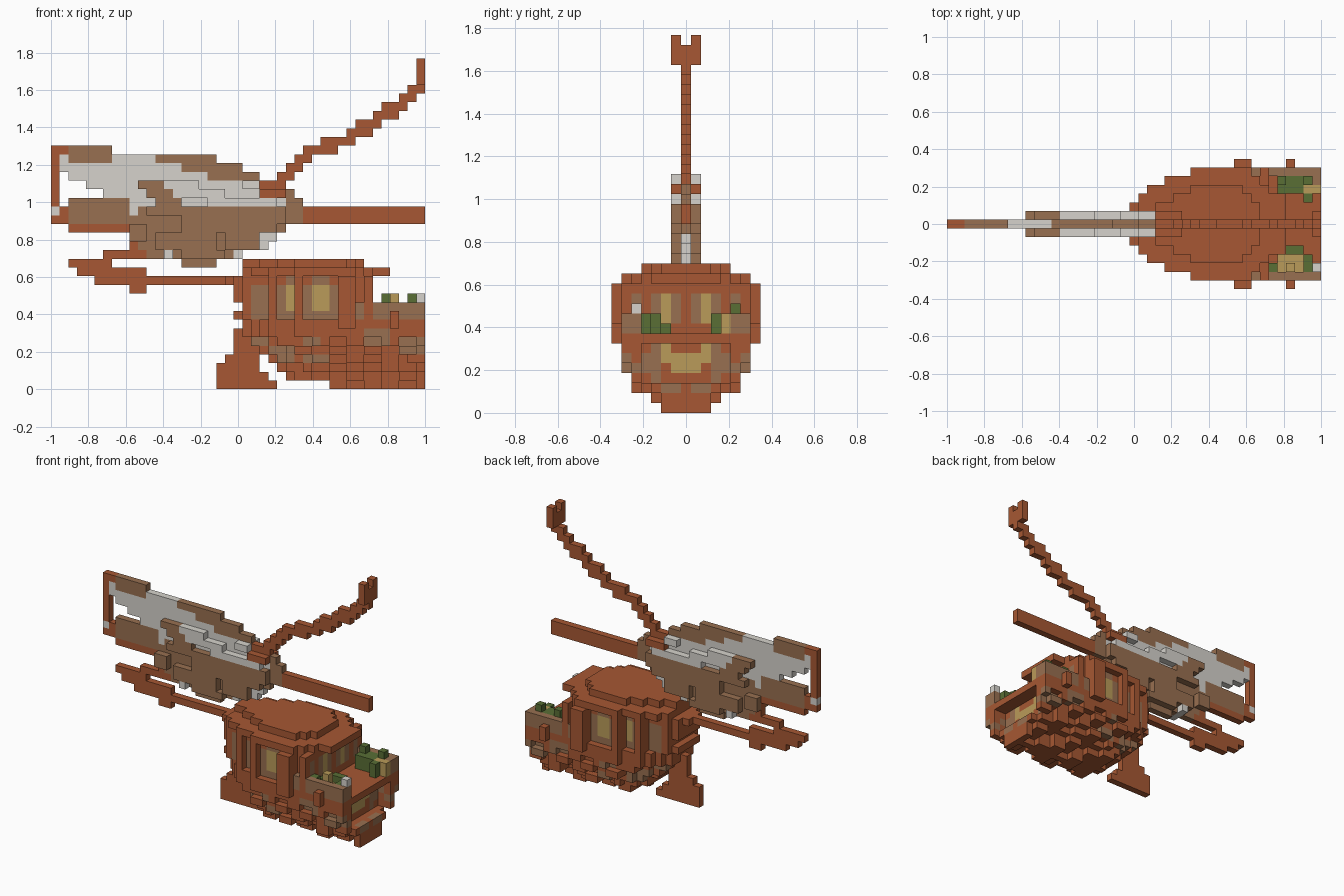
import bpy, bmesh
from mathutils import Vector

if "Cube" in bpy.data.objects:
    bpy.data.objects.remove(bpy.data.objects["Cube"])

V = 2 / 43  # block size
COLOURS = {
    "red_wood": (0.385, 0.097, 0.033),
    "brown_wood": (0.315, 0.162, 0.082),
    "pale_cloth": (0.67, 0.65, 0.605),
    "window_yellow": (0.49, 0.33, 0.1),
    "leaf_green": (0.1, 0.158, 0.036),
}
RED, BROWN, PALE, YELLOW, GREEN = range(len(COLOURS))
materials = []
for label, rgb in COLOURS.items():
    m = bpy.data.materials.new(label)
    m.use_nodes = True
    m.diffuse_color = (*rgb, 1)
    bsdf = m.node_tree.nodes["Principled BSDF"]
    bsdf.inputs["Base Color"].default_value = (*rgb, 1)
    bsdf.inputs["Roughness"].default_value = 0.9
    materials.append(m)


def block(part, i, j, k, colour):
    """Fill inclusive ranges of blocks, mirrored in y."""
    for a in range(i[0], i[1] + 1):
        for b in range(j[0], j[1] + 1):
            for c in range(k[0], k[1] + 1):
                part[a, b, c] = part[a, -b, c] = colour


def paint_sides(part, i, k, colour):
    """Colour the outermost blocks on both sides."""
    for a in range(i[0], i[1] + 1):
        for c in range(k[0], k[1] + 1):
            outer = max(b for x, b, z in part if (x, z) == (a, c))
            part[a, outer, c] = part[a, -outer, c] = colour


def build(name, part):
    """Turn blocks into a mesh made of the outer faces only."""
    bm = bmesh.new()
    verts = {}

    def vert(p):
        key = tuple(round(c * 2) for c in p)
        if key not in verts:
            x, y, z = p
            verts[key] = bm.verts.new(((x + 0.5) * V - 1, y * V, (z + 0.5) * V))
        return verts[key]

    for cell, colour in part.items():
        for axis in range(3):
            for s in (-1, 1):
                n = Vector((0, 0, 0))
                n[axis] = s
                if tuple(int(c + d) for c, d in zip(cell, n)) in part:
                    continue
                u = Vector((0, 0, 0))
                u[(axis + 1) % 3] = 0.5
                w = n.cross(u)
                mid = Vector(cell) + n * 0.5
                corners = (mid + u + w, mid - u + w, mid - u - w, mid + u - w)
                bm.faces.new([vert(p) for p in corners]).material_index = colour
    mesh = bpy.data.meshes.new(name)
    bm.to_mesh(mesh)
    bm.free()
    for m in materials:
        mesh.materials.append(m)
    bpy.context.collection.objects.link(bpy.data.objects.new(name, mesh))


def step(value, table):
    """Look up the result of the first limit not passed."""
    return next(r for limit, r in table if value <= limit)


PLAN = ((20, 1), (21, 2), (22, 3), (24, 4), (27, 5), (99, 6))

# Hull: staggered planks narrowing to the keel and the bow
hull = {}
widths = (2, 3, 5, 5, 6, 6, 6, 6)
starts = (32, 27, 26, 25, 24, 23, 22, 22)
for k, (w, first) in enumerate(zip(widths, starts)):
    for i in range(first, 43):
        half = min(w, step(i, PLAN), i - first + 2)
        if k < 6:
            half -= (i // 2 + k) % (3 if k < 3 else 2)
        block(hull, (i, i), (0, half), (k, k), RED)
for i, k in (((23, 24), (5, 5)), ((25, 27), (4, 4)), ((26, 27), (3, 3)),
             ((29, 30), (5, 5)), ((29, 31), (3, 3)), ((36, 38), (5, 6)),
             ((40, 42), (4, 5))):
    paint_sides(hull, i, k, BROWN)
# Recessed stern gallery with windows
for cell in [c for c in hull if c[0] > 40 and abs(c[1]) < 5 and 2 < c[2] < 7]:
    del hull[cell]
block(hull, (40, 40), (3, 3), (3, 6), BROWN)
block(hull, (40, 40), (4, 4), (4, 5), BROWN)
block(hull, (40, 40), (0, 2), (5, 5), YELLOW)
block(hull, (40, 40), (0, 1), (4, 4), YELLOW)
block(hull, (40, 40), (2, 2), (6, 6), YELLOW)
block(hull, (42, 42), (1, 2), (2, 2), BROWN)
block(hull, (41, 42), (5, 5), (3, 3), RED)
# Outer ribs
for i in (33, 34, 39):
    block(hull, (i, i), (7, 7), (7, 7), RED)
build("hull", hull)

# Rudder and skeg under the bow end
rudder = {}
for i, k in (((19, 25), 0), ((19, 24), 1), ((19, 23), 2), ((20, 23), 3),
             ((21, 24), 4), ((21, 23), 5), ((21, 22), 6)):
    block(rudder, i, (0, 0), (k, k), RED)
build("rudder", rudder)

# Cabin walls, posts and windows
cabin = {}
for i in range(22, 37):
    half = step(i, PLAN) - 1
    block(cabin, (i, i), (0, half), (8, 12), RED)
    if i in (23, 24, 26, 29, 32):
        block(cabin, (i, i), (half, half), (8, 11), BROWN)
    if i in (27, 30, 31):
        block(cabin, (i, i), (half, half), (8, 12), BROWN)
        block(cabin, (i, i), (half, half), (9, 11), YELLOW)
    if i in (22, 25, 28, 33, 34, 36):
        block(cabin, (i, i), (half + 1, half + 1), (8, 12), RED)
for i in (33, 34):
    block(cabin, (i, i), (7, 7), (8, 12), RED)
block(cabin, (21, 21), (0, 2), (8, 8), RED)
block(cabin, (21, 21), (0, 2), (10, 12), RED)
block(cabin, (20, 20), (0, 1), (12, 12), RED)
for j, c in ((1, BROWN), (2, YELLOW), (3, BROWN), (5, BROWN)):
    block(cabin, (36, 36), (j, j), (9, 11), c)
build("cabin", cabin)

# Two-tier roof with a rounded crown
roof = {}
for i in range(22, 39):
    half = min(step(i, PLAN), step(i, ((34, 6), (35, 5), (36, 4), (99, 3))))
    block(roof, (i, i), (0, half), (13, 13), RED)
    if i < 36:
        crown = step(i, ((23, 1), (25, 2), (27, 3), (33, 4), (34, 3), (35, 2)))
        block(roof, (i, i), (0, crown), (14, 14), RED)
build("roof", roof)

# Side rails with a post
rails = {}
block(rails, (35, 42), (6, 6), (8, 9), BROWN)
block(rails, (39, 39), (7, 7), (7, 8), RED)
block(rails, (42, 42), (5, 5), (8, 9), BROWN)
build("deck_rails", rails)

# Deck plants, crates and a lamp
plants = {}
for i, j, k, c in (
    ((38, 40), (4, 5), (8, 9), GREEN), ((41, 41), (5, 5), (8, 9), GREEN),
    ((41, 42), (4, 4), (8, 9), YELLOW), ((41, 41), (3, 3), (8, 9), GREEN),
    ((38, 38), (5, 5), (10, 10), GREEN), ((41, 41), (5, 5), (10, 10), GREEN),
    ((38, 38), (-2, -2), (8, 8), GREEN), ((37, 40), (-3, -3), (8, 8), GREEN),
    ((38, 40), (-5, -4), (8, 8), YELLOW), ((37, 37), (-5, -5), (8, 9), GREEN),
    ((41, 41), (-5, -4), (8, 9), GREEN), ((39, 39), (-5, -5), (9, 10), YELLOW),
    ((39, 40), (-3, -3), (9, 9), GREEN), ((42, 42), (-5, -5), (10, 10), PALE),
):
    for a in range(i[0], i[1] + 1):
        for b in range(j[0], j[1] + 1):
            for z in range(k[0], k[1] + 1):
                plants[a, b, z] = c
build("deck_plants", plants)

# Long lower spar reaching back from the hull
spar = {}
for i, k in (((2, 6), 14), ((6, 10), 15), ((3, 10), 13), ((5, 21), 12),
             ((9, 10), 11), ((9, 9), 16)):
    block(spar, i, (0, 0), (k, k), RED)
build("lower_spar", spar)

# Sail: thin sheet with a pale diagonal band
sail = {}
TOPS = ((6, 27), (18, 26), (21, 25), (23, 24), (26, 23), (27, 22), (28, 21))
LOWS = ((1, 19), (8, 18), (9, 17), (14, 15), (18, 14), (21, 15), (24, 16),
        (25, 17), (26, 18), (28, 19))
BAND_LOW = ((8, 22), (9, 20), (22, 21), (26, 19), (28, 99))
for i in range(29):
    band_top = 25 if 1 < i < 7 else 26 - max(0, i - 11) * 0.3
    for k in range(step(i, LOWS), step(i, TOPS) + 1):
        gap = (k == 24 and i == 1 or k == 23 and i in range(1, 4)
               or k == 22 and i in range(1, 6) or k == 21 and i == 1)
        if gap:
            continue
        colour = PALE if step(i, BAND_LOW) <= k <= band_top else BROWN
        if i == 0 or k == 18 and i < 9 or i == 9 and k < 19 or i == 1 and (k < 21 or k > 26):
            colour = RED
        if i == 0 and k == 20 or i in (10, 13, 21) and k == 15 or i > 23 and k < 18:
            colour = PALE
        if i in (24, 25, 26) and k > 21:
            colour = RED
        sail[i, 0, k] = colour
build("sail", sail)

# Raised folds on both sides of the sail
folds = {}
for i, k, c in (
    ((9, 10), (17, 18), BROWN), ((10, 12), (23, 23), BROWN), ((11, 13), (22, 22), BROWN),
    ((12, 14), (20, 21), BROWN), ((11, 19), (20, 20), BROWN), ((13, 16), (23, 23), PALE),
    ((14, 19), (22, 22), PALE), ((18, 25), (21, 21), PALE), ((12, 18), (16, 17), BROWN),
    ((15, 20), (18, 19), BROWN), ((19, 26), (19, 20), BROWN), ((20, 25), (18, 18), BROWN),
    ((20, 23), (16, 17), BROWN), ((13, 13), (15, 15), PALE),
    ((15, 19), (15, 15), BROWN), ((24, 26), (22, 22), RED), ((22, 23), (23, 23), PALE),
):
    block(folds, i, (1, 1), k, c)
build("sail_folds", folds)

# Boom and the stepped rising mast with a forked tip
boom = {}
block(boom, (29, 42), (0, 0), (19, 20), RED)
build("boom", boom)
mast = {}
for k, i in enumerate(((26, 26), (26, 27), (27, 28), (28, 29), (29, 32), (31, 34),
                       (34, 36), (35, 37), (37, 39), (38, 40), (40, 41), (41, 42)), 23):
    block(mast, i, (0, 0), (k, k), RED)
block(mast, (42, 42), (0, 1), (35, 36), RED)
block(mast, (42, 42), (1, 1), (37, 37), RED)
build("mast", mast)
